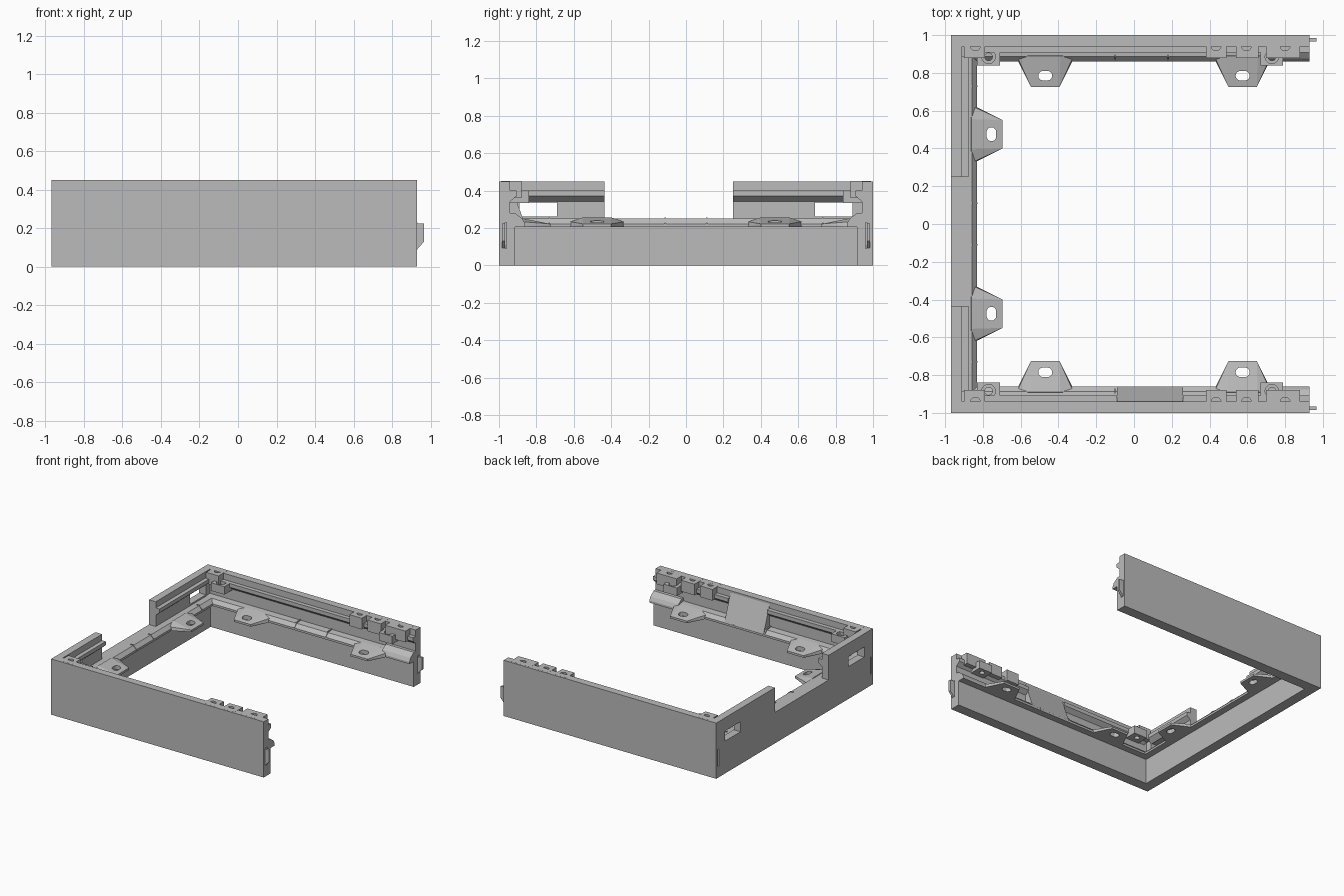
import bpy, bmesh, math
from mathutils import Vector

if "Cube" in bpy.data.objects:
    bpy.data.objects.remove(bpy.data.objects["Cube"])

grey = bpy.data.materials.new("plain grey")
grey.diffuse_color = (0.5, 0.5, 0.5, 1)
grey.use_nodes = True
grey.node_tree.nodes["Principled BSDF"].inputs["Base Color"].default_value = grey.diffuse_color

# Wall frames: s runs along the wall, u goes inward from its outer face
FRAMES = {
    "front": lambda s, u, z: Vector((s, -1 + u, z)),
    "back": lambda s, u, z: Vector((s, 1 - u, z)),
    "left": lambda s, u, z: Vector((-0.97 + u, s, z)),
}


def finish(name, bm):
    bmesh.ops.recalc_face_normals(bm, faces=bm.faces)
    me = bpy.data.meshes.new(name)
    bm.to_mesh(me)
    bm.free()
    me.materials.append(grey)
    ob = bpy.data.objects.new(name, me)
    bpy.context.collection.objects.link(ob)
    return ob


def prism(name, side, profile, s0, s1):
    """Extrude a (u, z) profile along a wall."""
    f, bm = FRAMES[side], bmesh.new()
    a = [bm.verts.new(f(s0, u, z)) for u, z in profile]
    b = [bm.verts.new(f(s1, u, z)) for u, z in profile]
    bm.faces.new(a)
    bm.faces.new(b[::-1])
    for i in range(len(a)):
        j = (i + 1) % len(a)
        bm.faces.new((a[i], b[i], b[j], a[j]))
    return finish(name, bm)


def box(name, side, s0, s1, u0, u1, z0, z1):
    return prism(name, side, [(u0, z0), (u1, z0), (u1, z1), (u0, z1)], s0, s1)


def post(name, side, s, u, z0, z1, r, stretch=0, n=24):
    """Upright round (or slot shaped) cutter."""
    f, bm = FRAMES[side], bmesh.new()
    rings = []
    for z in (z0, z1):
        ring = []
        for i in range(n):
            t = 2 * math.pi * (i + 0.5) / n
            ds = r * math.cos(t) + math.copysign(stretch, math.cos(t))
            ring.append(bm.verts.new(f(s + ds, u + r * math.sin(t), z)))
        rings.append(ring)
    bm.faces.new(rings[0])
    bm.faces.new(rings[1][::-1])
    for i in range(n):
        j = (i + 1) % n
        bm.faces.new((rings[0][i], rings[1][i], rings[1][j], rings[0][j]))
    return finish(name, bm)


def cut(ob, cutter):
    m = ob.modifiers.new("cut", "BOOLEAN")
    m.operation, m.solver, m.object = "DIFFERENCE", "EXACT", cutter
    cutter.hide_render = True
    cutter.hide_viewport = True


def bracket(side, s):
    """Tapered mounting foot with sloping gussets and a slotted hole."""
    f, bm = FRAMES[side], bmesh.new()
    pts = []
    for k in (-1, 1):
        pts += [(k * .155, .085, .205), (k * .155, .115, .205), (k * .075, .275, .205),
                (k * .075, .275, .222), (k * .08, .11, .255), (k * .15, .11, .235)]
    vs = [bm.verts.new(f(s + ds, u, z)) for ds, u, z in pts]
    bmesh.ops.convex_hull(bm, input=vs)
    ob = finish(side + "_bracket", bm)
    cut(ob, post("slot_cutter", side, s, .215, .1, .35, .025, .012))


def boss(side, s):
    """Square screw boss with a stepped hole."""
    ob = box(side + "_screw_boss", side, s - .06, s + .06, .05, .16, .335, .40)
    cut(ob, post("boss_hole_cutter", side, s, .115, .3, .5, .02))
    cut(ob, post("boss_seat_cutter", side, s, .115, .375, .5, .036))


def magnet_pad(side, s, s0, s1):
    """Block beside the rim with a shallow round socket."""
    ob = box(side + "_rim_block", side, s0, s1, .012, .12, .36, .4505)
    cut(ob, post("socket_cutter", side, s, .057, .435, .5, .026))


BASE = [(0, 0), (.085, 0), (.085, .205), (.14, .205), (.14, .222), (.113, .25), (0, .25)]
WALL = BASE[:-1] + [(.06, .255), (.06, .45), (0, .45)]
RAIL = [(.055, .40), (.093, .40), (.093, .37), (.055, .337)]

# Side walls with rails, feet, bosses, blocks and end latches
for side in ("front", "back"):
    wall = prism(side + "_wall", side, WALL, -.97, .93)
    cut(wall, box("latch_slot_cutter", side, -.99, -.95, .015, .033, .09, .23))
    cut(wall, box("end_slot_cutter", side, .915, .95, .02, .04, .09, .23))
    gaps = [(-.89, -.09), (.26, .93)] if side == "front" else [(-.89, .93)]
    for a, b in gaps:
        prism(side + "_rail", side, RAIL, a, b)
    if side == "front":
        prism("front_sloped_infill", side,
              [(.05, .24), (.139, .222), (.058, .44), (.05, .44)], -.09, .26)
    for s in (-.47, .575):
        bracket(side, s)
    for s in (-.77, .73):
        boss(side, s)
    for s, a, b in ((-.84, -.90, -.79), (.435, .38, .49), (.595, .54, .66), (.80, .70, .88)):
        magnet_pad(side, s, a, b)
    # lip on the ledge near the open end
    prism(side + "_end_lip", side,
          [(.05, .24), (.12, .23), (.14, .222), (.125, .25), (.085, .28), (.05, .28)], .68, .93)
    prism(side + "_latch", side,
          [(.015, .09), (.032, .09), (.032, .23), (.015, .23)], .91, .932)
    # latch tab with a bevelled lower edge
    f, bm = FRAMES[side], bmesh.new()
    outline = [(.92, .09), (.93, .09), (.967, .13), (.967, .225), (.92, .225)]
    vs = [bm.verts.new(f(s, u, z)) for u in (.015, .033) for s, z in outline]
    bmesh.ops.convex_hull(bm, input=vs)
    finish(side + "_latch_tab", bm)
    # thin ribs across the ledge
    for s in (-.10, .18):
        prism(side + "_ledge_rib", side,
              [(.06, .25), (.141, .215), (.141, .227), (.115, .258), (.06, .262)], s - .004, s + .004)

# Left wall: low middle, tall windowed ends
prism("left_wall_base", "left", BASE, -.94, .94)
for name, a, b, w0, w1 in (("left_wall_front_end", -.94, -.435, -.89, -.69),
                           ("left_wall_back_end", .25, .94, .69, .89)):
    end = box(name, "left", a, b, 0, .06, .25, .45)
    cut(end, box("window_cutter", "left", w0, w1, -.05, .2, .262, .343))
    prism(name + "_rail", "left", RAIL, max(a, -.89), min(b, .89))
for s in (-.475, .475):
    bracket("left", s)
for s in (-.73, -.11, .11, .73):
    prism("left_ledge_rib", "left",
          [(.09, .25), (.141, .215), (.141, .227), (.115, .255), (.09, .255)], s - .004, s + .004)
